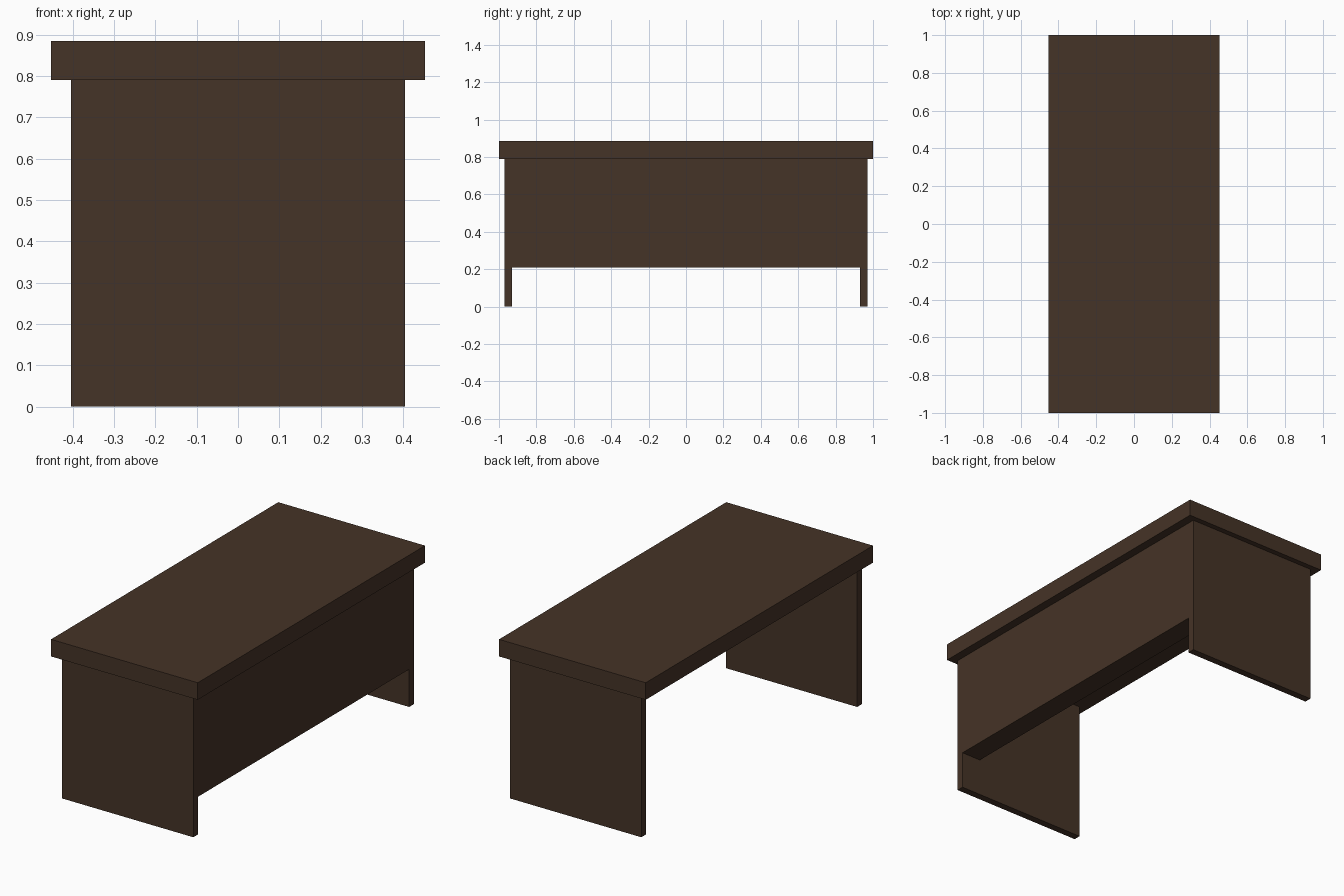
import bpy

if "Cube" in bpy.data.objects:
    bpy.data.objects.remove(bpy.data.objects["Cube"])

wood = bpy.data.materials.new("dark_wood")
wood.diffuse_color = (0.06, 0.033, 0.02, 1)
wood.use_nodes = True
wood.node_tree.nodes["Principled BSDF"].inputs["Base Color"].default_value = wood.diffuse_color


def box(name, x, y, z):
    """Box spanning the given (min, max) ranges."""
    spans = (x, y, z)
    bpy.ops.mesh.primitive_cube_add(size=1, location=[(a + b) / 2 for a, b in spans])
    ob = bpy.context.object
    ob.name = name
    ob.scale = [b - a for a, b in spans]
    bpy.ops.object.transform_apply(location=False, rotation=False, scale=True)
    ob.data.materials.append(wood)
    return ob


TOP_Z = 0.79
LEG_X = 0.404

# Thick overhanging desktop
box("desktop", (-0.452, 0.452), (-1, 1), (TOP_Z, 0.885))

# Slab legs at both ends
box("front_leg", (-LEG_X, LEG_X), (-0.97, -0.93), (0, TOP_Z))
box("back_leg", (-LEG_X, LEG_X), (0.93, 0.97), (0, TOP_Z))

# Thick modesty panel between the legs, flush with their right edges
box("modesty_panel", (LEG_X - 0.12, LEG_X), (-0.93, 0.93), (0.21, TOP_Z))
